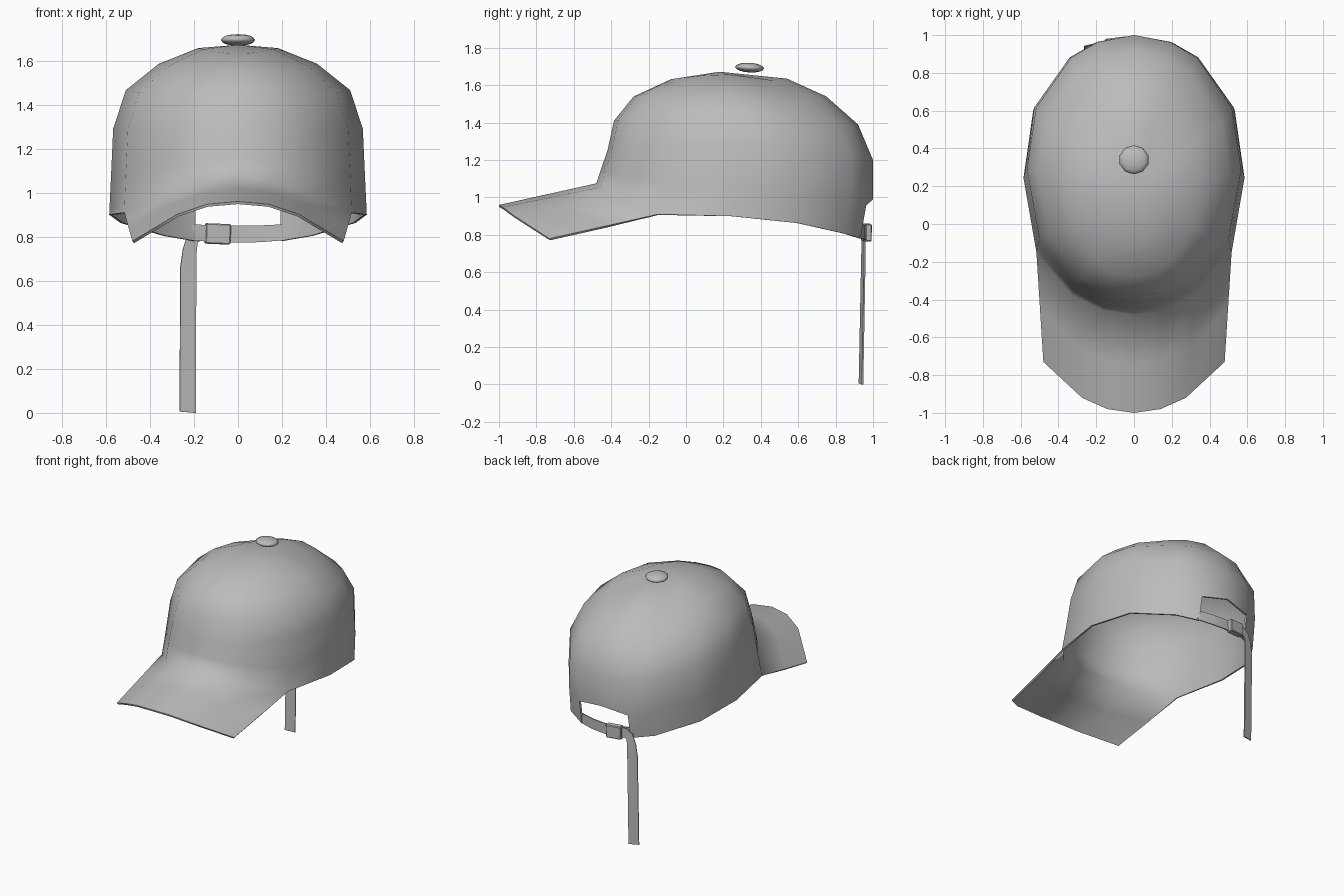
import bpy, bmesh, math
from mathutils import Matrix

cube = bpy.data.objects.get("Cube")
if cube:
    bpy.data.objects.remove(cube, do_unlink=True)

grey = bpy.data.materials.new("grey_cloth")
grey.use_nodes = True
grey.diffuse_color = (0.5, 0.5, 0.5, 1)
grey.node_tree.nodes["Principled BSDF"].inputs["Base Color"].default_value = (0.5, 0.5, 0.5, 1)


def finish(name, bm, angle=65, thickness=0, offset=-1):
    """Turn a bmesh into a named, shaded object, optionally with thickness."""
    mesh = bpy.data.meshes.new(name)
    bm.to_mesh(mesh)
    bm.free()
    mesh.materials.append(grey)
    obj = bpy.data.objects.new(name, mesh)
    bpy.context.collection.objects.link(obj)
    bpy.ops.object.select_all(action='DESELECT')
    obj.select_set(True)
    bpy.context.view_layer.objects.active = obj
    if thickness:
        mod = obj.modifiers.new("thickness", 'SOLIDIFY')
        mod.thickness, mod.offset = thickness, offset
        bpy.ops.object.modifier_apply(modifier=mod.name)
    bpy.ops.object.shade_smooth_by_angle(angle=math.radians(angle))
    return obj


def ribbon(name, pairs, thickness):
    """Strip of quads between pairs of edge points."""
    bm = bmesh.new()
    rows = [(bm.verts.new(a), bm.verts.new(b)) for a, b in pairs]
    for (a, b), (c, d) in zip(rows, rows[1:]):
        bm.faces.new((a, b, d, c))
    return finish(name, bm, 50, thickness, 0)


# Crown: rings of 16 points, angles run from the front round by the left side
half = [0, 16, 34, 62, 90, 114, 144, 160, 180]
angles = half + [360 - a for a in half[-2:0:-1]]
base_z = [1.075, 1.055, 0.99, 0.91, 0.90, 0.863, 0.805, 0.78, 0.77]
base_z += base_z[-2:0:-1]
# front y, back y, half width, front z, side z, back z, roundness
levels = [
    (-0.48, 0.968, 0.585, 1.075, 0.90, 0.77, 0.8),
    (-0.455, 1.0, 0.578, 1.15, 1.05, 0.99, 0.83),
    (-0.42, 1.0, 0.567, 1.25, 1.29, 1.2, 0.87),
    (-0.385, 0.92, 0.51, 1.41, 1.465, 1.39, 0.9),
    (-0.28, 0.75, 0.36, 1.54, 1.585, 1.54, 0.95),
    (-0.08, 0.54, 0.18, 1.632, 1.657, 1.635, 1.0),
]
bm = bmesh.new()
rings = []
for r, (yf, yb, w, zf, zs, zb, power) in enumerate(levels):
    ring = []
    for i, deg in enumerate(angles):
        s, c = math.sin(math.radians(deg)), math.cos(math.radians(deg))
        slope = r >= 3 and c < -0.01      # rear shoulders fall away more
        bend = power + 0.12 if slope else power
        y = (yf + yb) / 2 - (yb - yf) / 2 * math.copysign(abs(c) ** bend, c)
        z = zs + ((zf if c > 0 else zb) - zs) * c * c
        if slope:
            z -= 0.02 * (2 * s * c) ** 2
        if r == 0:
            z = base_z[i]
        elif r == 1 and i in (7, 9):
            z -= 0.04          # rounded corners of the rear opening
        ring.append(bm.verts.new((w * s, y, z)))
    rings.append(ring)
n = len(angles)
for r in range(len(rings) - 1):
    for i in range(n):
        if r == 0 and i in (7, 8):
            continue           # rear opening
        j = (i + 1) % n
        bm.faces.new((rings[r][i], rings[r][j], rings[r + 1][j], rings[r + 1][i]))
apex = bm.verts.new((0, 0.18, 1.672))
for i in range(n):
    bm.faces.new((rings[-1][i], rings[-1][(i + 1) % n], apex))

# Brim: continues from the front of the crown's base ring
tip = [(0.48, -0.73, 0.78), (0.275, -0.92, 0.903), (0.14, -0.98, 0.948)]
outer = [(-x, y, z) for x, y, z in tip] + [(0, -1.0, 0.96)] + tip[::-1]
inner = [rings[0][i % n] for i in range(13, 20)]
outer = [bm.verts.new(p) for p in outer]
middle = [bm.verts.new((a.co + b.co) / 2) for a, b in zip(inner, outer)]
for low, high in ((outer, middle), (middle, inner)):
    for i in range(6):
        bm.faces.new((low[i], low[i + 1], high[i + 1], high[i]))
finish("crown_and_brim", bm, 65, 0.012)

# Top button
bm = bmesh.new()
bmesh.ops.create_uvsphere(bm, u_segments=10, v_segments=8, radius=1)
bmesh.ops.transform(bm, verts=bm.verts, matrix=Matrix.Translation((0, 0.34, 1.694))
                    @ Matrix.Rotation(-0.06, 4, 'X') @ Matrix.Diagonal((0.08, 0.077, 0.026, 1)))
finish("top_button", bm, 80)

# Closing strap across the rear opening
arc = [(-0.21, 0.927), (-0.1, 0.952), (0, 0.962), (0.1, 0.952), (0.21, 0.927)]
ribbon("rear_strap", [((x, y, 0.773 + 0.25 * x * x), (x, y, 0.85 + 0.15 * x * x))
                      for x, y in arc], 0.008)

# Loose strap end, slightly twisted: outer x, z, inner x, z, outer y, inner y
tail = [(-0.10, 0.85, -0.10, 0.78, 0.963, 0.963),
        (-0.18, 0.852, -0.165, 0.785, 0.952, 0.957),
        (-0.225, 0.82, -0.183, 0.775, 0.945, 0.955),
        (-0.25, 0.745, -0.188, 0.74, 0.942, 0.956),
        (-0.262, 0.66, -0.19, 0.66, 0.94, 0.956),
        (-0.265, 0.006, -0.192, 0.0, 0.927, 0.944)]
ribbon("hanging_strap", [((a, y, b), (c, v, d)) for a, b, c, d, y, v in tail], 0.008)

# Buckle wrapped round the strap
bm = bmesh.new()
bmesh.ops.create_cube(bm, size=1)
bmesh.ops.transform(bm, verts=bm.verts, matrix=Matrix.Translation((-0.092, 0.964, 0.813))
                    @ Matrix.Rotation(0.12, 4, 'Z') @ Matrix.Rotation(0.04, 4, 'Y')
                    @ Matrix.Diagonal((0.115, 0.046, 0.093, 1)))
bmesh.ops.bevel(bm, geom=bm.edges[:], offset=0.005, segments=1, affect='EDGES')
finish("buckle", bm, 30)
